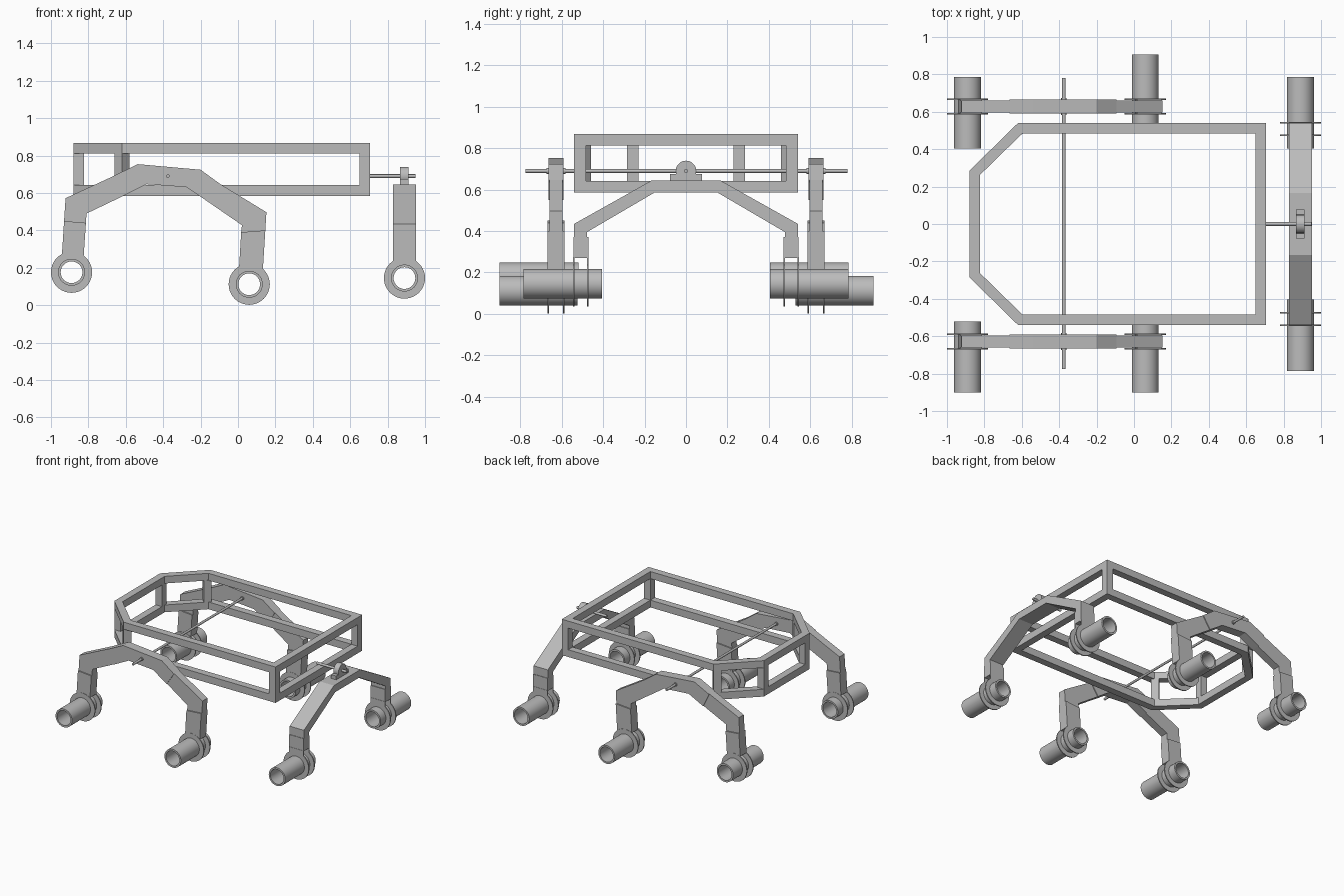
import bpy, bmesh, math
from mathutils import Vector

if "Cube" in bpy.data.objects:
    bpy.data.objects.remove(bpy.data.objects["Cube"], do_unlink=True)

GREY = (0.5, 0.5, 0.5, 1)
metal = bpy.data.materials.new("grey metal")
metal.diffuse_color = GREY
metal.use_nodes = True
metal.node_tree.nodes["Principled BSDF"].inputs["Base Color"].default_value = GREY


def finish(name, bm, smooth=False):
    bmesh.ops.recalc_face_normals(bm, faces=bm.faces)
    mesh = bpy.data.meshes.new(name)
    bm.to_mesh(mesh)
    bm.free()
    mesh.materials.append(metal)
    obj = bpy.data.objects.new(name, mesh)
    bpy.context.collection.objects.link(obj)
    if smooth:
        bpy.ops.object.select_all(action='DESELECT')
        obj.select_set(True)
        bpy.context.view_layer.objects.active = obj
        bpy.ops.object.shade_smooth_by_angle(angle=math.radians(35))
    return obj


def place(axis, a, b, d):
    """Put a flat point (a, b) at depth d along the axis."""
    return Vector({'x': (d, a, b), 'y': (a, d, b), 'z': (a, b, d)}[axis])


def prism(name, pts, axis, lo, hi):
    bm = bmesh.new()
    face = bm.faces.new([bm.verts.new(place(axis, a, b, lo)) for a, b in pts])
    ext = bmesh.ops.extrude_face_region(bm, geom=[face])
    verts = [v for v in ext['geom'] if isinstance(v, bmesh.types.BMVert)]
    bmesh.ops.translate(bm, verts=verts, vec=place(axis, 0, 0, hi - lo))
    return finish(name, bm)


def loop(name, outer, inner, axis, lo, hi, smooth=False):
    """Closed ring with a rectangular section between two outlines."""
    bm = bmesh.new()
    rows = [[bm.verts.new(place(axis, a, b, d)) for a, b in pts]
            for pts, d in ((outer, lo), (outer, hi), (inner, hi), (inner, lo))]
    n = len(outer)
    for i in range(n):
        j = (i + 1) % n
        for k in range(4):
            p, q = rows[k], rows[(k + 1) % 4]
            bm.faces.new((p[i], p[j], q[j], q[i]))
    return finish(name, bm, smooth)


def circle(a, b, r, n=40):
    return [(a + r * math.cos(math.tau * i / n), b + r * math.sin(math.tau * i / n))
            for i in range(n)]


def rect(a0, a1, b0, b1):
    return [(a0, b0), (a1, b0), (a1, b1), (a0, b1)]


def rod(name, axis, a, b, r, lo, hi):
    obj = prism(name, circle(a, b, r, 20), axis, lo, hi)
    bpy.ops.object.select_all(action='DESELECT')
    obj.select_set(True)
    bpy.context.view_layer.objects.active = obj
    bpy.ops.object.shade_smooth_by_angle(angle=math.radians(35))


def wheel_hub(name, x, z, y, lo, hi, half):
    """Open motor tube held by two thin flange rings."""
    loop(name + "_tube", circle(x, z, 0.072), circle(x, z, 0.058), 'y', lo, hi, True)
    for tag, s in (("front", -1), ("back", 1)):
        c = y + s * half
        loop(f"{name}_{tag}_flange", circle(x, z, 0.11), circle(x, z, 0.071),
             'y', c - 0.004, c + 0.004, True)


# Body cage: two mitred loops and six posts
half_out = [(-0.88, 0.285), (-0.62, 0.54), (0.706, 0.54)]
half_in = [(-0.824, 0.262), (-0.597, 0.484), (0.65, 0.484)]
mirror = lambda pts: pts + [(x, -y) for x, y in reversed(pts)]
for tag, lo, hi in (("lower", 0.585, 0.642), ("upper", 0.812, 0.868)):
    loop(f"{tag}_frame", mirror(half_out), mirror(half_in), 'z', lo, hi)
for tag, s in (("right", -1), ("left", 1)):
    posts = {
        "front": rect(0.65, 0.706, 0.484, 0.54),
        "middle": [(-0.62, 0.54), (-0.66, 0.5), (-0.62, 0.46), (-0.58, 0.5)],
        "rear": rect(-0.88, -0.824, 0.229, 0.285)}
    for key, pts in posts.items():
        prism(f"{tag}_{key}_post", [(x, s * y) for x, y in pts], 'z', 0.64, 0.814)

# Side rocker arms, each a bent beam in five pieces
pieces = {
    "rear_fork": (0.04, [(-0.941, 0.275), (-0.93, 0.45), (-0.813, 0.44), (-0.825, 0.265)]),
    "rear_leg": (0.031, [(-0.93, 0.45), (-0.922, 0.572), (-0.666, 0.69),
                         (-0.615, 0.583), (-0.81, 0.49), (-0.813, 0.44)]),
    "arch": (0.037, [(-0.666, 0.69), (-0.537, 0.754), (-0.2, 0.724), (-0.094, 0.647),
                     (-0.158, 0.551), (-0.275, 0.631), (-0.489, 0.647), (-0.615, 0.583)]),
    "fore_leg": (0.031, [(-0.094, 0.647), (0.152, 0.497), (0.146, 0.4),
                         (0.017, 0.39), (0.021, 0.428), (-0.158, 0.551)]),
    "fore_fork": (0.04, [(0.146, 0.4), (0.133, 0.19), (0.006, 0.205), (0.017, 0.39)])}
for tag, s in (("right", -1), ("left", 1)):
    y = s * 0.628
    for key, (w, pts) in pieces.items():
        prism(f"{tag}_rocker_{key}", pts, 'y', y - w, y + w)
    for c in (y - 0.038, y + 0.038):
        rod(f"{tag}_axle_collar", 'y', -0.375, 0.69, 0.014, c - 0.007, c + 0.007)
wheel_hub("right_rear", -0.89, 0.176, -0.628, -0.9, -0.52, 0.038)
wheel_hub("left_rear", -0.89, 0.176, 0.628, 0.405, 0.785, 0.038)
wheel_hub("right_middle", 0.06, 0.112, -0.628, -0.9, -0.525, 0.038)
wheel_hub("left_middle", 0.06, 0.112, 0.628, 0.53, 0.905, 0.038)
rod("cross_axle", 'y', -0.375, 0.69, 0.009, -0.776, 0.78)

# Transverse bogie arm with a wheel on each end
arm_out = [(0.54, 0.37), (0.54, 0.435), (0.165, 0.645)]
arm_in = [(0.478, 0.37), (0.478, 0.395), (0.15, 0.587)]
flip = lambda pts: [(-a, b) for a, b in reversed(pts)]
prism("bogie_arm", arm_out + flip(arm_out) + list(reversed(flip(arm_in))) + list(reversed(arm_in)),
      'x', 0.828, 0.953)
for tag, s in (("right", -1), ("left", 1)):
    y = s * 0.508
    prism(f"{tag}_bogie_fork", rect(0.828, 0.953, 0.27, 0.37), 'y', y - 0.036, y + 0.036)
    for c in (y - 0.034, y + 0.034):
        prism(f"{tag}_bogie_fork_plate", rect(0.828, 0.953, 0.225, 0.275), 'y', c - 0.004, c + 0.004)
    wheel_hub(f"{tag}_bogie", 0.89, 0.145, y, min(s * 0.405, s * 0.785),
              max(s * 0.405, s * 0.785), 0.034)

# Pivot bearing and rod joining the bogie to the cage
prism("bearing_foot", rect(-0.077, 0.077, 0.643, 0.675), 'x', 0.867, 0.911)
rod("bearing_housing", 'x', 0, 0.69, 0.05, 0.867, 0.911)
rod("bogie_pivot", 'x', 0, 0.69, 0.01, 0.69, 0.95)
